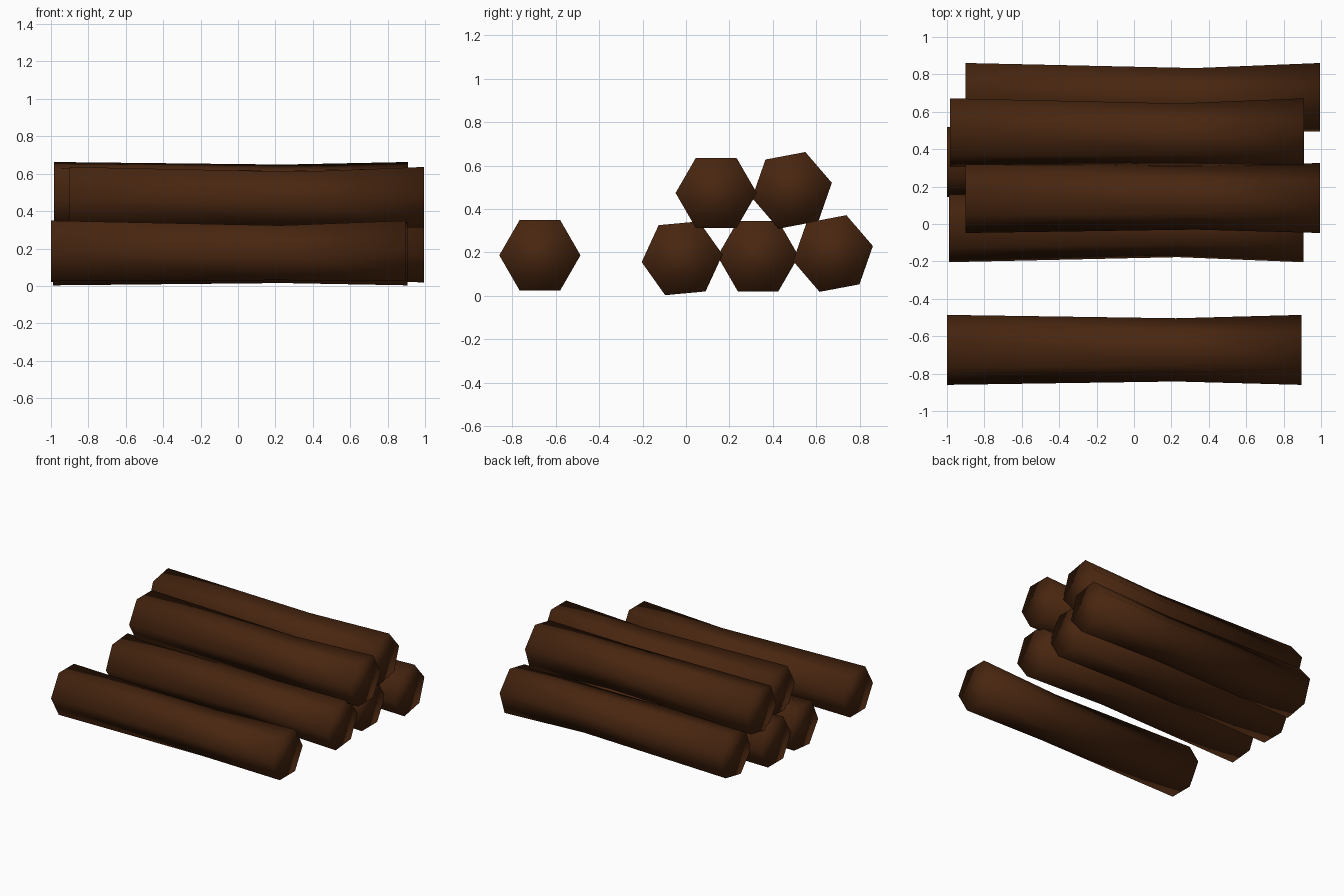
import bpy, bmesh, math

if "Cube" in bpy.data.objects:
    bpy.data.objects.remove(bpy.data.objects["Cube"])

bark = bpy.data.materials.new("dark brown bark")
bark.diffuse_color = (0.065, 0.019, 0.005, 1)
bark.use_nodes = True
bark.node_tree.nodes["Principled BSDF"].inputs["Base Color"].default_value = bark.diffuse_color


def log(name, y, z, x0, angle):
    """Six-sided log with a narrower, slightly bent waist."""
    a = math.radians(angle)
    length = 1.895
    # (distance along log, radius, sideways bend)
    sections = [(0, 0.187, 0), (1.225, 0.169, -0.01), (length, 0.187, 0)]
    bm = bmesh.new()
    rings = []
    for d, r, bend in sections:
        cy, cz = y - bend * math.sin(a), z + bend * math.cos(a)
        rings.append([bm.verts.new((x0 + d,
                                    cy + r * math.cos(a + i * math.pi / 3),
                                    cz + r * math.sin(a + i * math.pi / 3)))
                      for i in range(6)])
    for p, q in zip(rings, rings[1:]):
        for i in range(6):
            j = (i + 1) % 6
            bm.faces.new((p[i], p[j], q[j], q[i]))
    bm.faces.new(rings[0])
    bm.faces.new(rings[-1])
    bmesh.ops.recalc_face_normals(bm, faces=bm.faces)
    for f in bm.faces:
        f.smooth = True
    me = bpy.data.meshes.new(name)
    bm.to_mesh(me)
    bm.free()
    me.materials.append(bark)
    bpy.context.collection.objects.link(bpy.data.objects.new(name, me))


# Loose log, three bottom logs, two top logs
log("loose_log", -0.673, 0.187, -1.0, 0)
log("bottom_log_front", -0.018, 0.173, -0.99, 65.3)
log("bottom_log_middle", 0.332, 0.183, -1.0, 0)
log("bottom_log_back", 0.677, 0.195, -0.9, -109.3)
log("top_log_front", 0.139, 0.474, -0.9, 0)
log("top_log_back", 0.488, 0.486, -0.985, -109.3)
